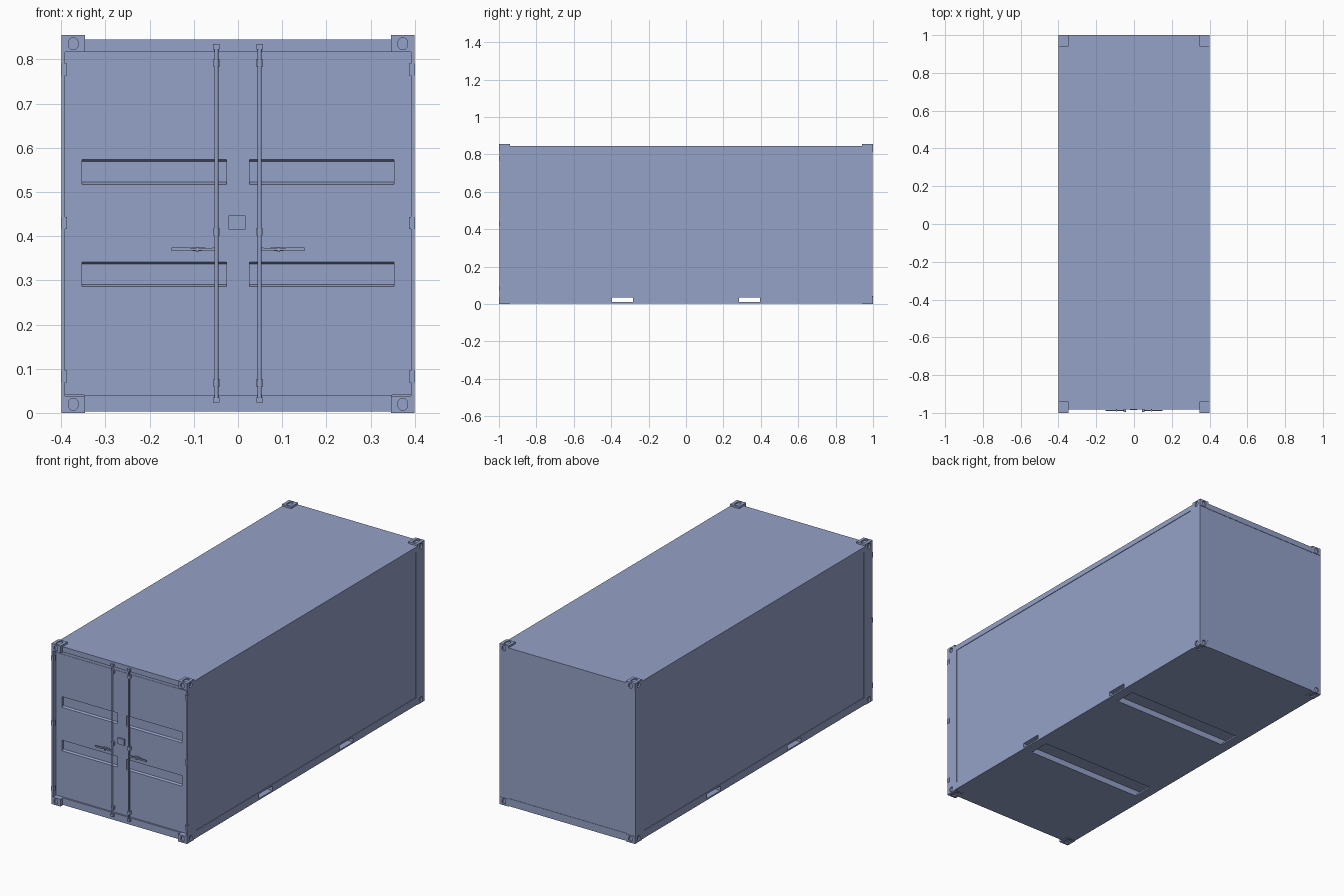
import bpy, bmesh, math
from mathutils import Matrix, Vector

if "Cube" in bpy.data.objects:
    bpy.data.objects.remove(bpy.data.objects["Cube"])

# Blue-grey container paint
paint = bpy.data.materials.new('container_paint')
paint.diffuse_color = (0.30, 0.36, 0.575, 1)
paint.use_nodes = True
paint.node_tree.nodes["Principled BSDF"].inputs["Base Color"].default_value = paint.diffuse_color


def finish(bm, name, smooth=False):
    bmesh.ops.recalc_face_normals(bm, faces=bm.faces)
    me = bpy.data.meshes.new(name)
    bm.to_mesh(me)
    bm.free()
    me.materials.append(paint)
    ob = bpy.data.objects.new(name, me)
    bpy.context.collection.objects.link(ob)
    if smooth:
        bpy.ops.object.select_all(action='DESELECT')
        ob.select_set(True)
        bpy.context.view_layer.objects.active = ob
        bpy.ops.object.shade_smooth_by_angle(angle=math.radians(40))
    return ob


def boxes(name, specs):
    """One mesh of boxes, each given as (x0, x1, y0, y1, z0, z1)."""
    bm = bmesh.new()
    for x0, x1, y0, y1, z0, z1 in specs:
        size = Vector((abs(x1 - x0), abs(y1 - y0), abs(z1 - z0)))
        mid = Vector((x0 + x1, y0 + y1, z0 + z1)) / 2
        bmesh.ops.create_cube(bm, size=1, matrix=Matrix.Translation(mid) @ Matrix.Diagonal(size).to_4x4())
    return finish(bm, name)


def prism(name, pts, axis, a, b):
    """Extrude a 2D outline along an axis from a to b."""
    def place(u, v):
        return [(a, u, v), (u, a, v), (u, v, a)][axis]
    bm = bmesh.new()
    face = bm.faces.new([bm.verts.new(place(u, v)) for u, v in pts])
    new = bmesh.ops.extrude_face_region(bm, geom=[face])['geom']
    step = Vector((0, 0, 0))
    step[axis] = b - a
    bmesh.ops.translate(bm, vec=step, verts=[g for g in new if isinstance(g, bmesh.types.BMVert)])
    return finish(bm, name)


def stadium(cu, cv, r, half):
    """Rounded slot outline, long in its second direction."""
    pts = []
    for i in range(24):
        t = (i + 0.5) * math.tau / 24
        pts.append((cu + r * math.cos(t), cv + r * math.sin(t) + (half if i < 12 else -half)))
    return pts


def cut(ob, cutters):
    """Subtract the cutters, bake the result and delete them."""
    for c in cutters:
        m = ob.modifiers.new('cut', 'BOOLEAN')
        m.operation, m.solver, m.object = 'DIFFERENCE', 'EXACT', c
    bpy.context.view_layer.update()
    me = bpy.data.meshes.new_from_object(ob.evaluated_get(bpy.context.evaluated_depsgraph_get()))
    ob.modifiers.clear()
    ob.data = me
    for c in cutters:
        bpy.data.objects.remove(c)


SIDES = (-1, 1)
POCKETS = ((-0.396, -0.283), (0.283, 0.396))   # fork pocket spans in y
MID_Z = 0.4275
LOW, TOP = 0.003, 0.845

# Main shell, with fork channels open underneath and room for the corner castings
shell = boxes('container_shell', [(-0.397, 0.397, -0.958, 0.9975, LOW, TOP)])
cut(shell, [
    boxes('channel_cutter', [(-0.345, 0.345, a, b, -0.02, 0.035) for a, b in POCKETS]),
    boxes('tunnel_cutter', [(-0.5, 0.5, a, b, 0.011, 0.035) for a, b in POCKETS]),
    boxes('corner_cutter', [(s * 0.348, s * 0.5, t * 0.943, t * 1.1, z0, z1)
                            for s in SIDES for t in SIDES
                            for z0, z1 in ((-0.1, 0.037), (0.818, 0.95))]),
])

# Long rails, the lower ones pierced by the fork pockets
for s, side in ((-1, 'left'), (1, 'right')):
    rail = boxes(side + '_bottom_rail', [(s * 0.38, s * 0.4, -0.941, 0.941, LOW, 0.043)])
    cut(rail, [boxes('rail_cutter', [(s * 0.3, s * 0.5, a, b, 0.011, 0.035) for a, b in POCKETS])])
    boxes(side + '_top_rail', [(s * 0.38, s * 0.4, -0.941, 0.941, 0.817, TOP)])
    boxes(side + '_front_post', [(s * 0.391, s * 0.4, -0.998, -0.925, 0.038, 0.817)])
    boxes(side + '_back_post', [(s * 0.38, s * 0.4, 0.925, 0.9975, 0.038, 0.817)])

# End beams
boxes('door_header', [(-0.348, 0.348, -0.982, -0.94, 0.817, TOP)])
boxes('door_sill', [(-0.348, 0.348, -0.982, -0.94, LOW, 0.04)])
boxes('back_top_beam', [(-0.348, 0.348, 0.94, 0.9995, 0.815, TOP)])
boxes('back_bottom_beam', [(-0.348, 0.348, 0.94, 0.9995, LOW, 0.043)])

# Corner castings: one with slots, mirrored to all eight corners
casting = boxes('corner_castings', [(0.346, 0.4, 0.941, 1.0, 0.389, MID_Z)])
cut(casting, [
    prism('end_slot', stadium(0.373, 0.408, 0.011, 0.0025), 1, 0.993, 1.1),
    prism('side_slot', stadium(0.970, 0.408, 0.011, 0.0025), 0, 0.392, 0.5),
    prism('top_slot', stadium(0.373, 0.970, 0.0115, 0.010), 2, 0.4215, 0.5),
])
casting.location.z = MID_Z
m = casting.modifiers.new('mirror', 'MIRROR')
m.use_axis = (True, True, True)
m.use_mirror_merge = False

# Door gasket and two door leaves with pressed horizontal recesses
gasket = boxes('door_gasket', [(-0.391, 0.391, -0.9735, -0.95, 0.04, 0.817)])
RECESSES = ((0.286, 0.342), (0.517, 0.574))
for s, side in ((-1, 'left'), (1, 'right')):
    leaf = boxes(side + '_door', [(0, s * 0.375, -0.975, -0.95, 0.057, 0.80)])
    cutters = []
    for z0, z1 in RECESSES:
        outline = [(-0.99, z0), (-0.975, z0), (-0.964, z0 + 0.005),
                   (-0.964, z1 - 0.005), (-0.975, z1), (-0.99, z1)]
        cutters.append(prism('recess', outline, 0, s * 0.026, s * 0.3535))
    cut(leaf, cutters)
    # the gasket must not fill the recess
    cut(gasket, [boxes('gasket_cutter', [(s * 0.024, s * 0.356, -0.99, -0.9539, z0, z1)
                                         for z0, z1 in RECESSES])])

    # Hinges
    boxes(side + '_hinges', [(s * 0.387, s * 0.401, -1.0, -0.984, z - 0.0135, z + 0.0135)
                             for z in (0.082, 0.43, 0.777)])

    # Locking rod with cams and guide brackets
    x = s * 0.049
    bm = bmesh.new()
    bmesh.ops.create_cone(bm, cap_ends=True, segments=16, radius1=0.0045, radius2=0.0045, depth=0.81,
                          matrix=Matrix.Translation((x, -0.988, 0.4285)))
    for z, h in ((0.41, 0.018), (0.068, 0.016), (0.792, 0.016)):
        bmesh.ops.create_cone(bm, cap_ends=True, segments=16, radius1=0.0065, radius2=0.0065, depth=h,
                              matrix=Matrix.Translation((x, -0.988, z)))
    finish(bm, side + '_lock_rod', smooth=True)
    boxes(side + '_rod_brackets',
          [(x - 0.007, x + 0.007, -0.989, -0.97, z - 0.009, z + 0.009) for z in (0.068, 0.41, 0.792)] +
          [(x - 0.0075, x + 0.0075, -0.994, -0.975, z - 0.006, z + 0.006) for z in (0.029, 0.829)])

    # Handle with its catch
    prism(side + '_handle', [(x, 0.366), (x + s * 0.05, 0.3675), (x + s * 0.062, 0.366), (x + s * 0.101, 0.366),
                             (x + s * 0.101, 0.374), (x + s * 0.062, 0.374), (x + s * 0.05, 0.3725),
                             (x, 0.374)], 1, -0.989, -0.984)
    boxes(side + '_handle_catch', [(x + s * 0.040, x + s * 0.046, -0.992, -0.974, 0.364, 0.376),
                                   (x + s * 0.025, x + s * 0.058, -0.982, -0.974, 0.366, 0.374)])

# Lock box over the door seam
boxes('lock_box', [(-0.022, 0.017, -0.984, -0.97, 0.415, 0.447)])
